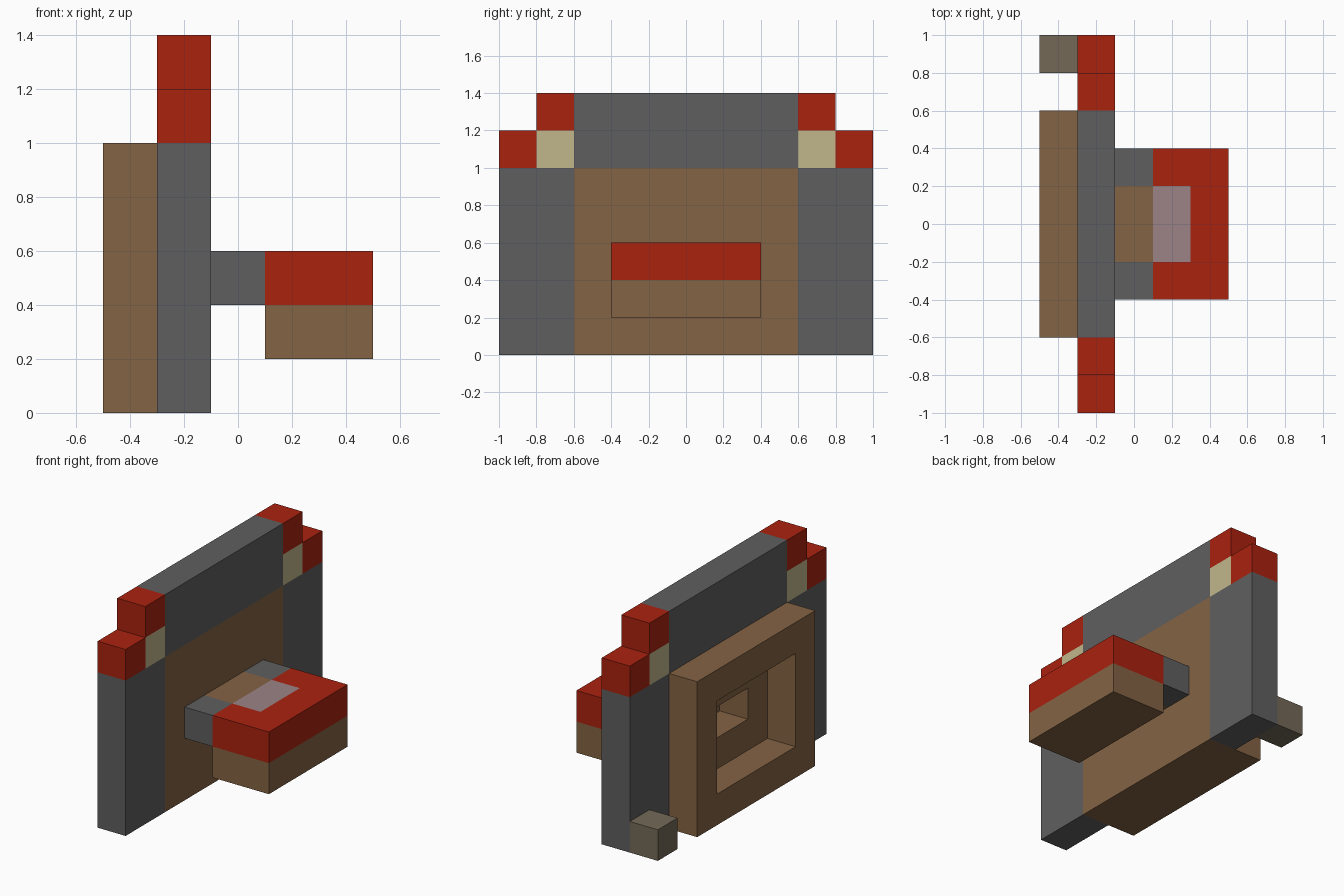
import bpy
import bmesh
import math
from mathutils import Vector

cube = bpy.data.objects.get("Cube")
if cube:
    bpy.data.objects.remove(cube, do_unlink=True)

CELL = 0.2
ORIGIN = Vector((-0.5, -1.0, 0.0))


def make_material(name, rgb):
    linear = [((c / 255 + 0.055) / 1.055) ** 2.4 for c in rgb]
    mat = bpy.data.materials.new(name)
    mat.use_nodes = True
    mat.diffuse_color = (*linear, 1)
    bsdf = mat.node_tree.nodes["Principled BSDF"]
    bsdf.inputs["Base Color"].default_value = (*linear, 1)
    bsdf.inputs["Roughness"].default_value = 0.9
    return mat


MATS = {
    "grey": make_material("stone grey", (95, 95, 95)),
    "brown": make_material("wood brown", (132, 99, 68)),
    "red": make_material("brick red", (170, 34, 15)),
    "cream": make_material("pale cream", (193, 183, 140)),
    "lilac": make_material("dusty lilac", (156, 131, 134)),
    "taupe": make_material("dull taupe", (116, 105, 87)),
}


def fill(cells, colour, xs, ys, zs):
    """Set a block of cells, given inclusive ranges; colour None carves."""
    for i in range(xs[0], xs[1] + 1):
        for j in range(ys[0], ys[1] + 1):
            for k in range(zs[0], zs[1] + 1):
                if colour:
                    cells[i, j, k] = colour
                else:
                    cells.pop((i, j, k), None)


def build(name, cells):
    """Make one closed mesh from the outer faces of a set of cells."""
    colours = sorted(set(cells.values()))
    mesh = bpy.data.meshes.new(name)
    for c in colours:
        mesh.materials.append(MATS[c])
    bm = bmesh.new()
    for cell, colour in cells.items():
        centre = Vector(cell) + Vector((0.5, 0.5, 0.5))
        for axis in range(3):
            for sign in (-1, 1):
                near = list(cell)
                near[axis] += sign
                if tuple(near) in cells:
                    continue
                n, u = Vector(), Vector()
                n[axis], u[(axis + 1) % 3] = sign / 2, 0.5
                v = n.cross(u) * 2
                corners = (-u - v, u - v, u + v, v - u)
                face = bm.faces.new([bm.verts.new(ORIGIN + CELL * (centre + n + p))
                                     for p in corners])
                face.material_index = colours.index(colour)
    bmesh.ops.remove_doubles(bm, verts=bm.verts, dist=0.001)
    # merge flat areas of one colour
    bmesh.ops.dissolve_limit(bm, angle_limit=math.radians(1), verts=bm.verts,
                             edges=bm.edges, delimit={'MATERIAL'})
    bm.to_mesh(mesh)
    bm.free()
    obj = bpy.data.objects.new(name, mesh)
    bpy.context.collection.objects.link(obj)
    return obj


# Upright wall with stepped corners and a small opening
wall = {}
fill(wall, "grey", (1, 1), (0, 9), (0, 4))
fill(wall, "brown", (1, 1), (2, 7), (0, 4))
fill(wall, "grey", (1, 1), (2, 7), (5, 6))
for outer, inner in ((0, 1), (9, 8)):
    fill(wall, "red", (1, 1), (outer, outer), (5, 5))
    fill(wall, "cream", (1, 1), (inner, inner), (5, 5))
    fill(wall, "red", (1, 1), (inner, inner), (6, 6))
fill(wall, None, (1, 1), (4, 5), (2, 2))
build("wall", wall)

# Raised frame behind the wall
frame = {}
fill(frame, "brown", (0, 0), (2, 7), (0, 4))
fill(frame, None, (0, 0), (3, 6), (1, 3))
build("back_frame", frame)

# Small block at one corner of the base
foot = {}
fill(foot, "taupe", (0, 0), (9, 9), (0, 0))
build("corner_block", foot)

# Ledge with a thicker outer end and an inlaid top
ledge = {}
fill(ledge, "grey", (2, 2), (3, 6), (2, 2))
fill(ledge, "brown", (2, 2), (4, 5), (2, 2))
fill(ledge, "red", (3, 4), (3, 6), (2, 2))
fill(ledge, "lilac", (3, 3), (4, 5), (2, 2))
fill(ledge, "brown", (3, 4), (3, 6), (1, 1))
build("ledge", ledge)
